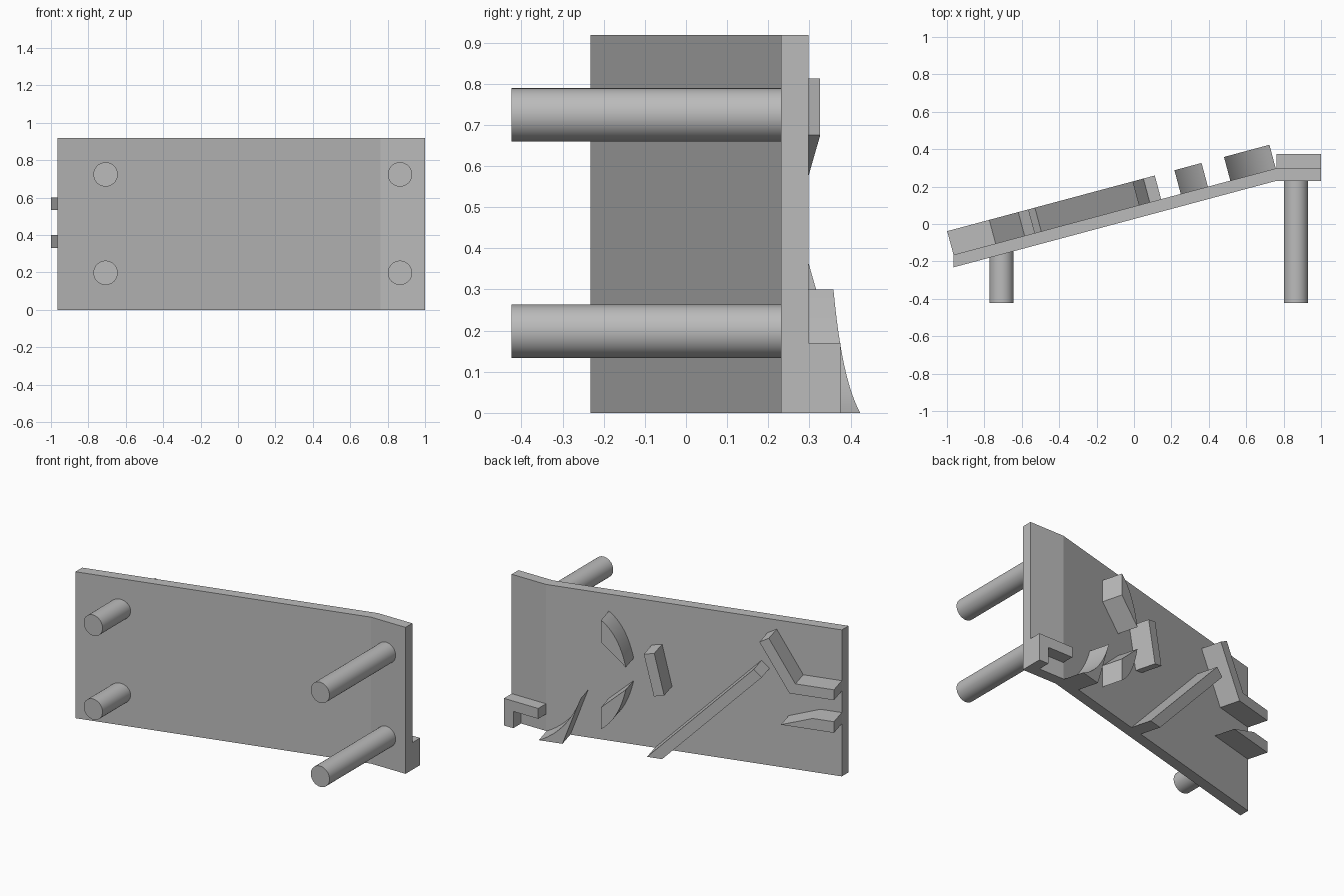
import bpy, bmesh, math
from mathutils import Vector

if "Cube" in bpy.data.objects:
    bpy.data.objects.remove(bpy.data.objects["Cube"])

# One plain grey for everything
GREY = (0.5, 0.5, 0.5, 1.0)
mat = bpy.data.materials.new("plain_grey")
mat.use_nodes = True
mat.diffuse_color = GREY
mat.node_tree.nodes["Principled BSDF"].inputs["Base Color"].default_value = GREY

TILT = math.radians(15)
HEIGHT = 0.918
BEND_X, FRONT_Y, BACK_Y = 0.762, 0.231, 0.298
LEFT_X = -0.965


def slope(y, x):
    """Depth of the tilted panel at x, starting from depth y at the bend."""
    return y + math.tan(TILT) * (min(x, BEND_X) - BEND_X)


def prism(name, base, offset):
    """Extrude a flat outline along an offset."""
    bm = bmesh.new()
    face = bm.faces.new([bm.verts.new(p) for p in base])
    out = bmesh.ops.extrude_face_region(bm, geom=[face])
    top = [v for v in out["geom"] if isinstance(v, bmesh.types.BMVert)]
    bmesh.ops.translate(bm, vec=Vector(offset), verts=top)
    bmesh.ops.recalc_face_normals(bm, faces=bm.faces)
    mesh = bpy.data.meshes.new(name)
    bm.to_mesh(mesh)
    bm.free()
    mesh.materials.append(mat)
    obj = bpy.data.objects.new(name, mesh)
    bpy.context.collection.objects.link(obj)
    return obj


def rib(name, outline, depth=0.131, tilt=TILT):
    """Raise an (x, z) outline out of the back of the panel."""
    base = [(x, slope(BACK_Y, x), z) for x, z in outline]
    return prism(name, base, (-depth * math.sin(tilt), depth * math.cos(tilt), 0))


def curve(start, control, end, steps=12):
    """Quadratic curve between two outline points."""
    a, b, c = Vector(start), Vector(control), Vector(end)
    ts = [i / steps for i in range(steps + 1)]
    return [tuple(a * (1 - t) ** 2 + b * 2 * t * (1 - t) + c * t * t) for t in ts]


def smooth(obj):
    bpy.ops.object.select_all(action="DESELECT")
    bpy.context.view_layer.objects.active = obj
    obj.select_set(True)
    bpy.ops.object.shade_smooth_by_angle(angle=math.radians(30))


# Bent panel
profile = [(LEFT_X, slope(FRONT_Y, LEFT_X)), (BEND_X, FRONT_Y), (1, FRONT_Y),
           (1, BACK_Y), (BEND_X, BACK_Y), (LEFT_X, slope(BACK_Y, LEFT_X))]
prism("panel", [(x, y, 0) for x, y in profile], (0, 0, HEIGHT))

# Four round pegs on the front
PEG_FRONT = -0.4235
for side, x in (("right", -0.708), ("left", 0.866)):
    peg_end = slope(0.265, x)
    for level, z in (("lower", 0.198), ("upper", 0.724)):
        bpy.ops.mesh.primitive_cylinder_add(
            vertices=48, radius=0.065, depth=peg_end - PEG_FRONT,
            location=(x, (peg_end + PEG_FRONT) / 2, z),
            rotation=(math.pi / 2, 0, 0))
        peg = bpy.context.object
        peg.name = f"{level}_{side}_peg"
        peg.data.materials.append(mat)
        smooth(peg)

# Straight ribs on the back
rib("bent_rib", [(LEFT_X, 0.6), (-0.74, 0.6), (-0.585, 0.86),
                 (-0.53, 0.828), (-0.705, 0.535), (LEFT_X, 0.535)])
rib("pointed_rib", [(LEFT_X, 0.33), (LEFT_X, 0.4), (-0.84, 0.4), (-0.655, 0.33)])
rib("diagonal_rib", [(0.126, 0), (-0.496, 0.65), (-0.543, 0.607), (0.038, 0)])
rib("short_rib", [(0.084, 0.655), (0.145, 0.64), (0.086, 0.385), (0.026, 0.4)])

# Mirrored pair of curved deflectors
MIRROR_Z = 0.47
upper = curve((0.395, 0.812), (0.29, 0.735), (0.25, 0.54)) + [(0.395, 0.675)]
smooth(rib("upper_deflector", upper))
smooth(rib("lower_deflector", [(x, 2 * MIRROR_Z - z) for x, z in upper]))

# Hollow-sided fin on the bottom edge
smooth(rib("curved_fin", curve((0.515, 0.3), (0.59, 0.08), (0.758, 0)) + [(0.62, 0)]))

# Hook on the flat end
rib("hook", [(BEND_X, 0.17), (1, 0.17), (1, 0), (0.935, 0),
             (0.935, 0.105), (BEND_X, 0.105)], depth=0.077, tilt=0)
